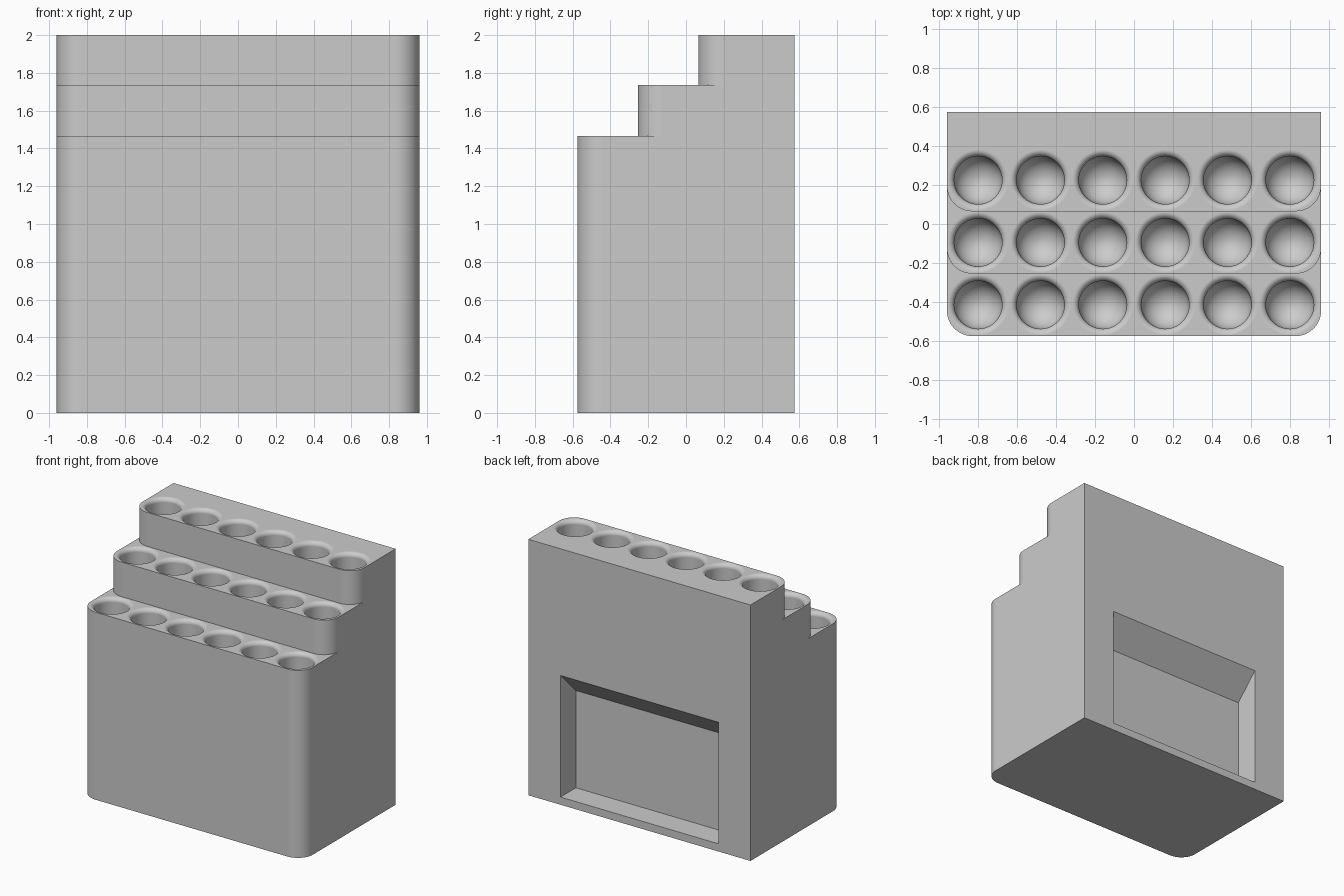
import bpy, bmesh
from math import sin, cos, pi

cube = bpy.data.objects.get("Cube")
if cube:
    bpy.data.objects.remove(cube, do_unlink=True)

HALF_W, BACK, CORNER = 0.96, 0.575, 0.13
TIERS = [(-0.575, 1.465), (-0.255, 1.735), (0.065, 2.0)]   # front y, top z
PITCH, HOLE_R, FILLET, DEPTH = 0.32, 0.123, 0.033, 1.33

grey = bpy.data.materials.new("light_grey")
grey.use_nodes = True
colour = (0.6, 0.6, 0.6, 1)
grey.diffuse_color = colour
bsdf = grey.node_tree.nodes["Principled BSDF"]
bsdf.inputs["Base Color"].default_value = colour
bsdf.inputs["Roughness"].default_value = 0.6


def make_object(name, bm):
    bmesh.ops.recalc_face_normals(bm, faces=bm.faces)
    mesh = bpy.data.meshes.new(name)
    bm.to_mesh(mesh)
    bm.free()
    mesh.materials.append(grey)
    obj = bpy.data.objects.new(name, mesh)
    bpy.context.collection.objects.link(obj)
    return obj


def front_outline(bm, front, z, steps=12):
    """Front edge with rounded corners, from the -x side to the +x side."""
    angles = [pi / 2 * i / steps for i in range(steps + 1)]
    left = [(-HALF_W + CORNER * (1 - cos(a)), front + CORNER * (1 - sin(a))) for a in angles]
    right = [(-x, y) for x, y in reversed(left)]
    return [bm.verts.new((x, y, z)) for x, y in left + right]


# Stepped body with flush sides and rounded front corners
bm = bmesh.new()
loops, base = [], 0.0
for front, top in TIERS:
    lower, upper = front_outline(bm, front, base), front_outline(bm, front, top)
    for i in range(len(lower) - 1):
        bm.faces.new((lower[i], lower[i + 1], upper[i + 1], upper[i]))
    if loops:                                   # tread of the step below
        bm.faces.new(loops[-1] + lower[::-1])
    loops += [lower, upper]
    base = top
back = {(s, z): bm.verts.new((s * HALF_W, BACK, z)) for s in (-1, 1) for z in (0, base)}
bm.faces.new(loops[0] + [back[1, 0], back[-1, 0]])           # underside
bm.faces.new(loops[-1] + [back[1, base], back[-1, base]])    # top tread
bm.faces.new([back[-1, 0], back[1, 0], back[1, base], back[-1, base]])
for s, end in ((-1, 0), (1, -1)):
    bm.faces.new([loop[end] for loop in loops] + [back[s, base], back[s, 0]])
body = make_object("stepped_holder", bm)

# Round-bottomed holes with filleted rims, one row per tier
bm = bmesh.new()
for front, top in TIERS:
    floor = top - DEPTH
    quarter = [pi / 2 * i / 8 for i in range(9)]
    profile = [(HOLE_R * sin(a), floor + HOLE_R * (1 - cos(a))) for a in quarter]
    profile += [(HOLE_R + FILLET * (1 - cos(a)), top - FILLET * (1 - sin(a))) for a in quarter]
    profile += [(HOLE_R + FILLET, top + 0.05), (0, top + 0.05)]
    for column in range(6):
        cx, cy = (column - 2.5) * PITCH, front + PITCH / 2
        verts = [bm.verts.new((cx + r, cy, z)) for r, z in profile]
        edges = [bm.edges.new(pair) for pair in zip(verts, verts[1:])]
        bmesh.ops.spin(bm, geom=verts + edges, cent=(cx, cy, 0), axis=(0, 0, 1),
                       angle=2 * pi, steps=40, use_duplicate=False)
bmesh.ops.remove_doubles(bm, verts=bm.verts, dist=0.0001)
holes = make_object("hole_cutter", bm)

# Back recess with a sloping ceiling
bm = bmesh.new()
section = [(0.385, 0.06), (0.385, 0.82), (0.625, 1.06), (0.625, 0.06)]
face = bm.faces.new([bm.verts.new((-0.682, y, z)) for y, z in section])
moved = bmesh.ops.extrude_face_region(bm, geom=[face])["geom"]
bmesh.ops.translate(bm, vec=(2 * 0.682, 0, 0),
                    verts=[v for v in moved if isinstance(v, bmesh.types.BMVert)])
recess = make_object("recess_cutter", bm)

# Cut both, then drop the cutters
bpy.ops.object.select_all(action="DESELECT")
bpy.context.view_layer.objects.active = body
body.select_set(True)
for cutter in (recess, holes):
    cutter.hide_render = True
    mod = body.modifiers.new("cut", "BOOLEAN")
    mod.operation, mod.solver, mod.object = "DIFFERENCE", "EXACT", cutter
    bpy.ops.object.modifier_apply(modifier=mod.name)
    bpy.data.objects.remove(cutter, do_unlink=True)

# Smooth curves, crisp edges
bpy.ops.object.shade_smooth_by_angle(angle=pi / 6)
weighted = body.modifiers.new("weighted_normals", "WEIGHTED_NORMAL")
weighted.keep_sharp = True
